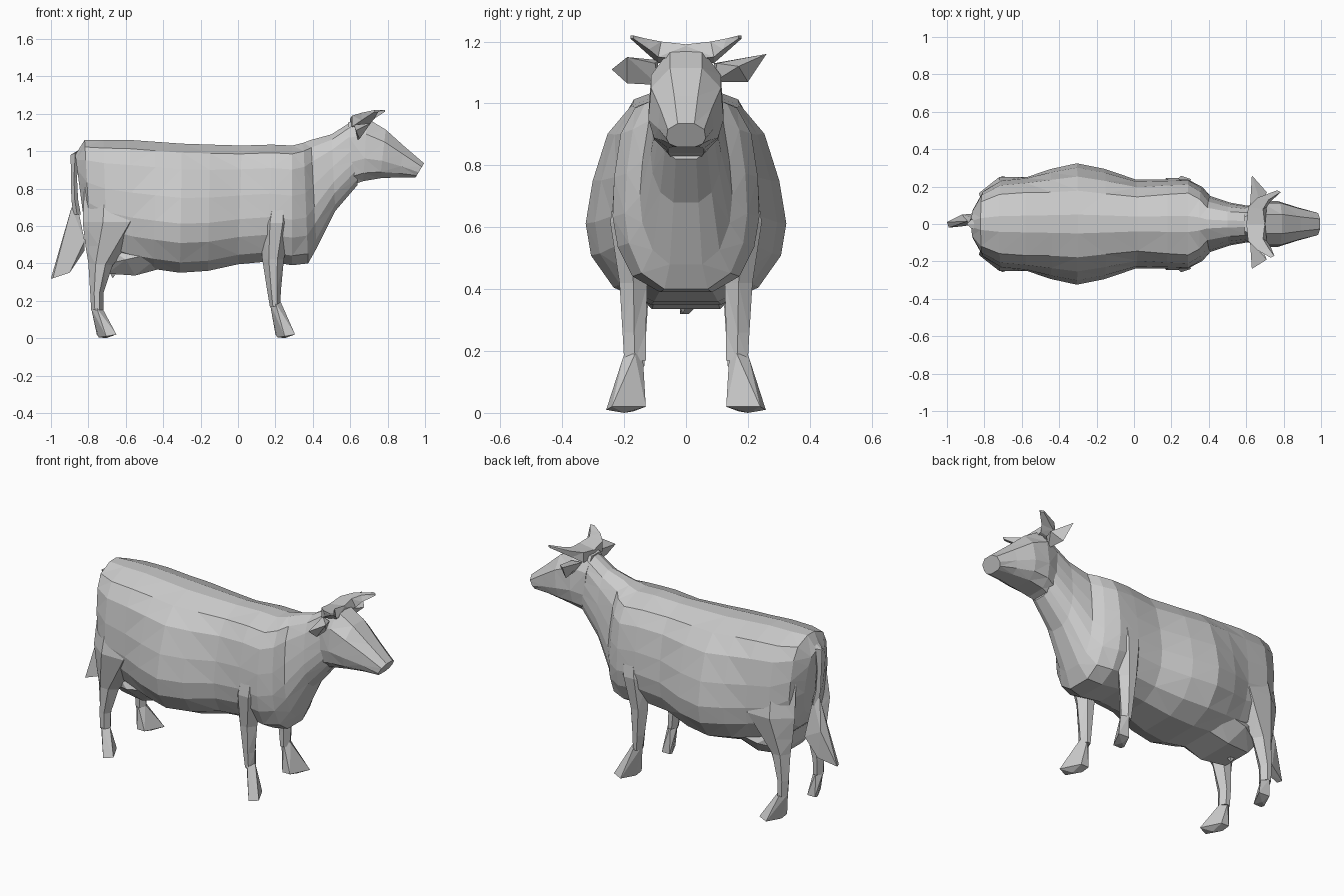
import bpy, bmesh


def finish(name, bm, mirror=False):
    bmesh.ops.recalc_face_normals(bm, faces=bm.faces[:])
    bmesh.ops.triangulate(bm, faces=bm.faces[:])
    mesh = bpy.data.meshes.new(name)
    bm.to_mesh(mesh)
    bm.free()
    obj = bpy.data.objects.new(name, mesh)
    bpy.context.collection.objects.link(obj)
    if mirror:
        mod = obj.modifiers.new("mirror", 'MIRROR')
        mod.use_axis = (False, True, False)
        mod.use_mirror_merge = False
    return obj


def loft(name, rings, mirror=False):
    bm = bmesh.new()
    vs = [[bm.verts.new(p) for p in ring] for ring in rings]
    n = len(vs[0])
    for a, b in zip(vs, vs[1:]):
        for i in range(n):
            j = (i + 1) % n
            bm.faces.new((a[i], a[j], b[j], b[i]))
    bm.faces.new(vs[0])
    bm.faces.new(vs[-1])
    return finish(name, bm, mirror)


def hull(name, pts, mirror=False):
    bm = bmesh.new()
    for p in pts:
        bm.verts.new(p)
    bmesh.ops.convex_hull(bm, input=bm.verts[:])
    loose = [v for v in bm.verts if not v.link_faces]
    bmesh.ops.delete(bm, geom=loose, context='VERTS')
    return finish(name, bm, mirror)


def section(top, bottom, w, profile):
    """Symmetric cross-section between a bottom and a top (x, z) point."""
    half = []
    for f, h in profile:
        x = bottom[0] + (top[0] - bottom[0]) * h
        z = bottom[1] + (top[1] - bottom[1]) * h
        half.append((x, f * w, z))
    return half + [(x, -y, z) for x, y, z in reversed(half)]


# Torso and neck: top x, z, bottom x, z, half width, squareness of the back
ROUND = [(.35, 0), (.72, .08), (.95, .23), (1, .38), (.92, .58), (.76, .8), (.52, .93), (.15, 1)]
SQUARE = [(.35, 0), (.72, .08), (.9, .23), (.98, .38), (1, .58), (.96, .79), (.8, .91), (.2, 1)]


def body_ring(xt, zt, xb, zb, w, k):
    prof = [(a + (b - a) * k, h) for (a, h), (b, _) in zip(ROUND, SQUARE)]
    return section((xt, zt), (xb, zb), w, prof)


loft("body", [body_ring(*r) for r in [
    (-.87, .98, -.82, .60, .09, .6),
    (-.82, 1.06, -.79, .52, .18, .5),
    (-.72, 1.06, -.70, .44, .24, .5),
    (-.58, 1.06, -.56, .39, .255, .5),
    (-.44, 1.05, -.45, .37, .295, .2),
    (-.30, 1.04, -.31, .35, .325, .1),
    (-.15, 1.035, -.16, .36, .295, .1),
    (.02, 1.03, .00, .395, .24, .3),
    (.18, 1.035, .16, .41, .24, .5),
    (.29, 1.03, .29, .39, .24, .6),
    (.35, 1.045, .375, .40, .20, .5),
    (.39, 1.06, .42, .48, .15, .2),
    (.50, 1.09, .52, .68, .115, .2),
    (.61, 1.16, .64, .82, .095, .4)]])

# Head, jaw wider than the brow, narrow nose
HEAD = [(.5, 0), (.9, .13), (1.06, .36), (.98, .75), (.45, 1)]
loft("head", [section(t, b, w, HEAD) for t, b, w in [
    ((.59, 1.155), (.61, .82), .09),
    ((.69, 1.175), (.67, .84), .115),
    ((.79, 1.115), (.76, .855), .115),
    ((.89, 1.025), (.86, .86), .085),
    ((.995, .935), (.95, .86), .06)]])


# Legs: x range, z at back and front, y range
def leg_ring(x0, x1, z0, z1, y0, y1):
    m, ym, zm = (x0 + x1) / 2, (y0 + y1) / 2, (z0 + z1) / 2
    d = (x1 - x0) * .2
    return [(x0, ym, z0), (m - d, y0, zm), (m + d, y0, zm),
            (x1, ym, z1), (m + d, y1, zm), (m - d, y1, zm)]


loft("hind_leg", [leg_ring(*r) for r in [
    (-.82, -.46, .84, .76, .06, .215),
    (-.83, -.47, .62, .62, .08, .25),
    (-.815, -.58, .49, .50, .10, .225),
    (-.80, -.67, .40, .39, .12, .205),
    (-.79, -.72, .24, .24, .13, .20),
    (-.785, -.72, .15, .15, .135, .20)]], True)
loft("front_leg", [leg_ring(*r) for r in [
    (.17, .29, .84, .84, .12, .215),
    (.12, .29, .60, .63, .13, .245),
    (.13, .245, .42, .42, .125, .215),
    (.155, .23, .26, .26, .13, .205),
    (.17, .225, .17, .17, .13, .20)]], True)

# Hooves, flaring outward and forward from the pasterns
for name, x, z in (("hind_hoof", -.755, .16), ("front_hoof", .20, .19)):
    hull(name, [(x - .03, .165, z), (x + .03, .165, z), (x, .14, z), (x, .20, z),
                (x, .13, .02), (x + .01, .17, .005), (x + .05, .13, .02),
                (x + .105, .24, .02), (x + .05, .258, .01), (x + .05, .20, 0)], True)

# Udder and teat
hull("udder", [(x, y * s, z) for s in (1, -1) for x, y, z in [
    (-.75, .12, .52), (-.38, .20, .47), (-.73, .12, .39), (-.70, .09, .345), (-.60, .19, .42),
    (-.55, .11, .335), (-.42, .10, .37)]])
hull("teat", [(-.69, -.03, .36), (-.69, .01, .36), (-.64, -.03, .36), (-.64, .01, .36), (-.67, -.01, .32)])

# Ears
hull("left_ear", [(.62, .09, 1.13), (.66, .09, 1.07), (.68, .10, 1.13), (.65, .20, 1.07),
                  (.71, .17, 1.12), (.63, .26, 1.16)])
hull("right_ear", [(.62, -.09, 1.14), (.64, -.09, 1.06), (.67, -.10, 1.13), (.65, -.19, 1.065),
                   (.71, -.19, 1.15), (.63, -.24, 1.11)])

# Horns, swept outward and forward
for name, s, tip in (("left_horn", 1, .785), ("right_horn", -1, .75)):
    loft(name, [[(x, y * s, z) for x, y, z in ring] for ring in [
        [(.60, -.01, 1.14), (.60, -.01, 1.175), (.70, -.01, 1.19), (.70, -.01, 1.14)],
        [(.61, .09, 1.13), (.61, .09, 1.19), (.69, .08, 1.20), (.71, .09, 1.15)],
        [(.66, .13, 1.165), (.66, .14, 1.205), (.72, .13, 1.21), (.73, .12, 1.175)],
        [(tip - .02, .18, 1.21), (tip - .02, .18, 1.22), (tip, .17, 1.22), (tip, .17, 1.21)]]])

# Tail
loft("tail", [[(x - r, y, z), (x, y - r, z + d), (x + r, y, z + 2 * d), (x, y + r, z + d)]
              for x, y, z, r, d in [
                  (-.82, .0, 1.01, .025, .02), (-.87, .0, .98, .025, .01), (-.877, .005, .86, .016, 0),
                  (-.873, .01, .74, .018, 0), (-.86, .02, .66, .02, 0)]])
hull("tail_tuft", [(-.89, .015, .70), (-.855, .03, .69), (-.99, -.02, .32), (-1, .01, .32),
                   (-.90, .05, .36), (-.90, -.01, .35), (-.82, .06, .47), (-.82, .01, .52), (-.92, .05, .52)])
